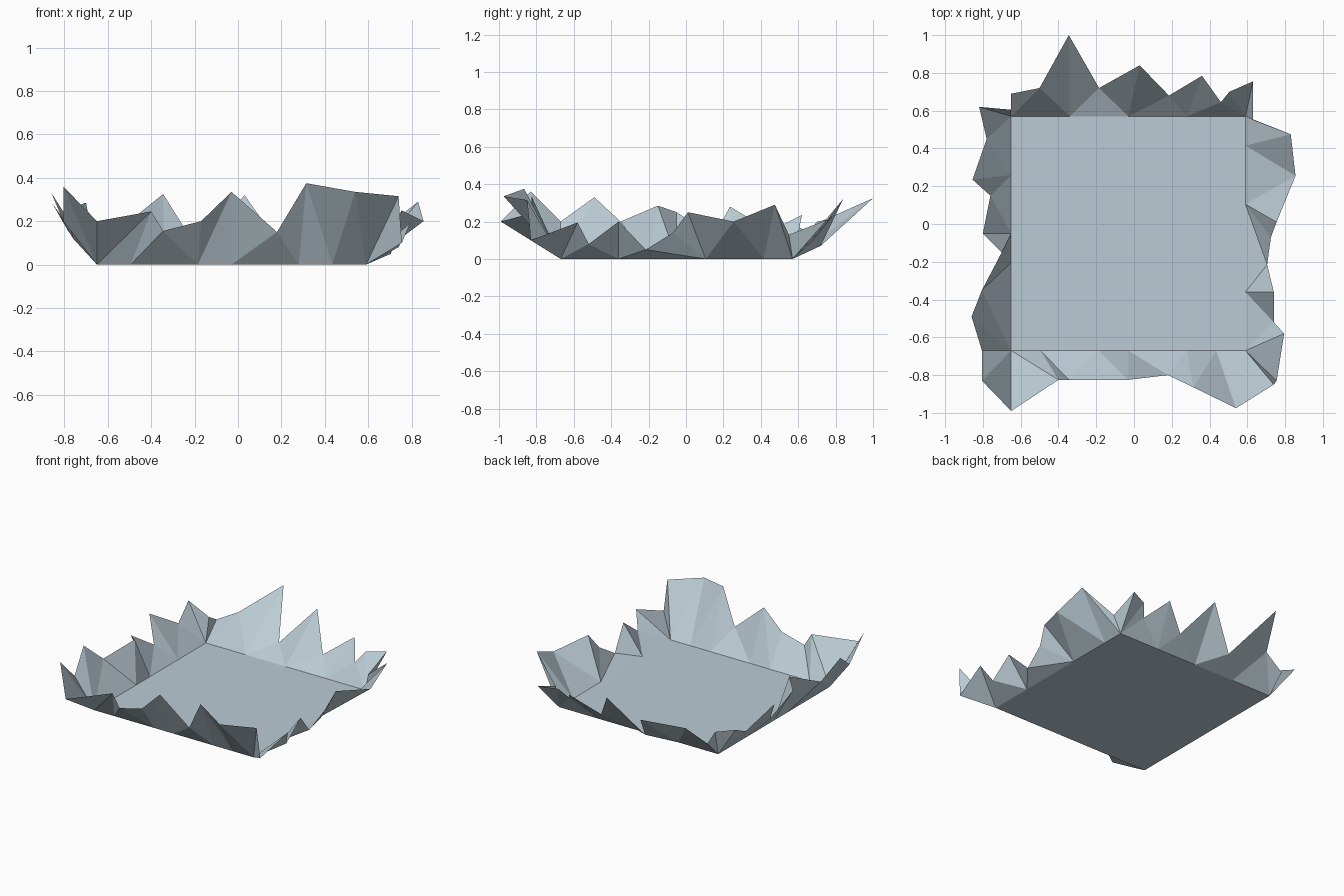
import bpy, bmesh, math
from mathutils import Vector, Matrix

if "Cube" in bpy.data.objects:
    bpy.data.objects.remove(bpy.data.objects["Cube"])

HALF = 0.62                       # half the square floor
CENTRE = Vector((-0.03, -0.05, 0))

# Jagged rim profile per side, seen from outside: (along, outward, height).
# The string gives the floor-edge division (0-8) each rim point hangs on.
front = ("013346788", [(-.62, .32, .2), (-.37, .155, .245), (-.315, .155, .155),
         (-.14, .155, .2), (0, .155, .335), (.21, .13, .15), (.345, .195, .375),
         (.57, .305, .335), (.77, .18, .315)])
right = ("0022555788", [(-.78, .165, .1), (-.53, .205, .195), (-.47, .15, .08),
         (-.31, .15, .2), (-.165, .115, .05), (-.02, .135, .14), (.06, .165, .25),
         (.305, .265, .2), (.525, .24, .29), (.6, .04, .13)])
back = ("0022446688", [(-.66, .185, .21), (-.535, .13, .2), (-.49, .075, .13),
        (-.39, .215, .23), (-.215, .11, .1), (-.06, .27, .32), (.155, .15, .07),
        (.315, .43, .325), (.47, .15, .2), (.62, .12, .12)])
left = ("00224458888", [(-.655, 0, .17), (-.67, .17, .235), (-.5, .13, .15),
        (-.285, .205, .28), (-.2, .11, .12), (0, .15, .25), (.1, .05, .285),
        (.3, .155, .2), (.44, .21, .33), (.62, .155, .2), (.78, .155, .36)])


def place(side, along, out, up):
    turn = Matrix.Rotation(side * math.pi / 2, 3, 'Z')
    return CENTRE + turn @ Vector((along, -HALF - out, up))


bm = bmesh.new()

# Floor: square outline divided into eighths per side
edge = [bm.verts.new(place(k // 8, -HALF + HALF / 4 * (k % 8), 0, 0)) for k in range(32)]
bm.faces.new(edge)

# Rim: closed ring of triangles hung between floor edge and jagged points
ring = []
for side, (slots, points) in enumerate((front, right, back, left)):
    for slot, p in zip(slots, points):
        ring.append((side * 8 + int(slot), bm.verts.new(place(side, *p))))
for n, (i, a) in enumerate(ring):
    j, b = ring[(n + 1) % len(ring)]
    bm.faces.new((edge[i % 32], a, b))
    steps = [edge[k % 32] for k in range(i, i + (j - i) % 32 + 1)]
    for e0, e1 in zip(steps, steps[1:]):
        bm.faces.new((e0, b, e1))

mesh = bpy.data.meshes.new("jagged_tray")
bm.to_mesh(mesh)
bm.free()

mat = bpy.data.materials.new("pale blue grey")
mat.diffuse_color = (0.5, 0.6, 0.66, 1)
mat.use_nodes = True
mat.node_tree.nodes["Principled BSDF"].inputs["Base Color"].default_value = mat.diffuse_color
mesh.materials.append(mat)
bpy.context.collection.objects.link(bpy.data.objects.new("jagged_tray", mesh))
